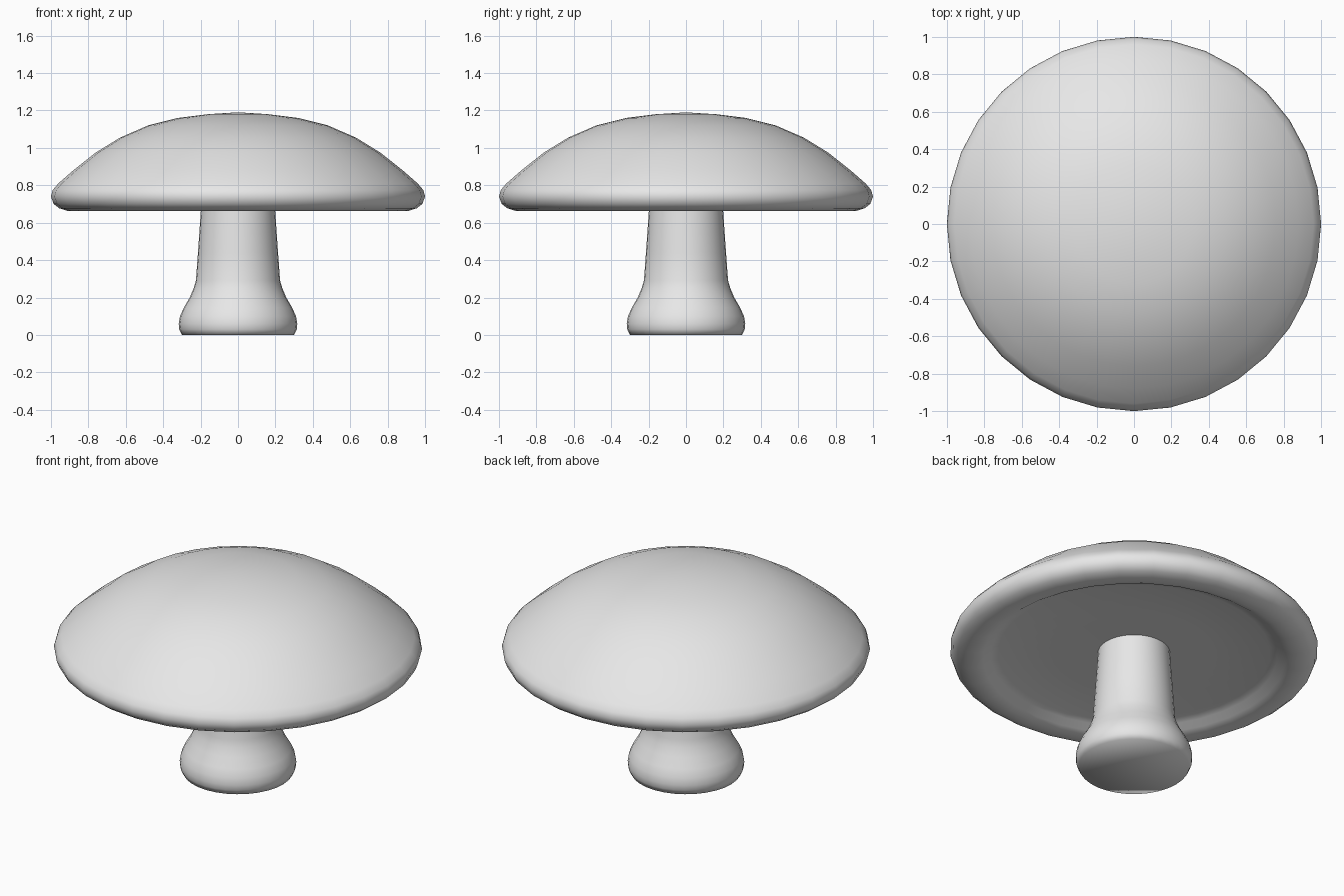
import bpy
import bmesh
import math

if "Cube" in bpy.data.objects:
    bpy.data.objects.remove(bpy.data.objects["Cube"], do_unlink=True)

SIDES = 32

grey = bpy.data.materials.new("light grey")
grey.use_nodes = True
grey.diffuse_color = (0.8, 0.8, 0.8, 1)
grey.node_tree.nodes["Principled BSDF"].inputs["Base Color"].default_value = (0.8, 0.8, 0.8, 1)


def lathe(name, profile):
    """Turn a (radius, height) profile around the z axis into a smooth solid."""
    bm = bmesh.new()
    verts = [bm.verts.new((r, 0, z)) for r, z in profile]
    edges = [bm.edges.new(pair) for pair in zip(verts, verts[1:])]
    bmesh.ops.spin(bm, geom=verts + edges, cent=(0, 0, 0), axis=(0, 0, 1),
                   angle=math.tau, steps=SIDES, use_duplicate=False)
    bmesh.ops.remove_doubles(bm, verts=bm.verts, dist=0.0005)
    bmesh.ops.recalc_face_normals(bm, faces=bm.faces)
    for face in bm.faces:
        face.smooth = True
    mesh = bpy.data.meshes.new(name)
    bm.to_mesh(mesh)
    bm.free()
    mesh.materials.append(grey)
    obj = bpy.data.objects.new(name, mesh)
    bpy.context.collection.objects.link(obj)
    return obj


# Cap: domed top, rounded rim and shallow recess underneath
lathe("mushroom_cap", [
    (0, 1.19), (0.16, 1.18), (0.32, 1.16), (0.48, 1.12), (0.63, 1.055),
    (0.76, 0.975), (0.88, 0.88), (0.96, 0.81), (0.99, 0.775), (1.0, 0.74),
    (0.985, 0.7), (0.955, 0.677), (0.91, 0.663), (0.86, 0.662),
    (0.82, 0.675), (0.78, 0.7), (0.74, 0.712), (0.4, 0.714), (0, 0.714),
])

# Stem: slight taper with a bulbous foot and flat base
lathe("mushroom_stem", [
    (0.195, 0.72), (0.203, 0.6), (0.214, 0.44), (0.225, 0.29), (0.237, 0.25),
    (0.258, 0.2), (0.29, 0.145), (0.31, 0.1), (0.317, 0.06), (0.314, 0.03),
    (0.3, 0), (0, 0),
])
